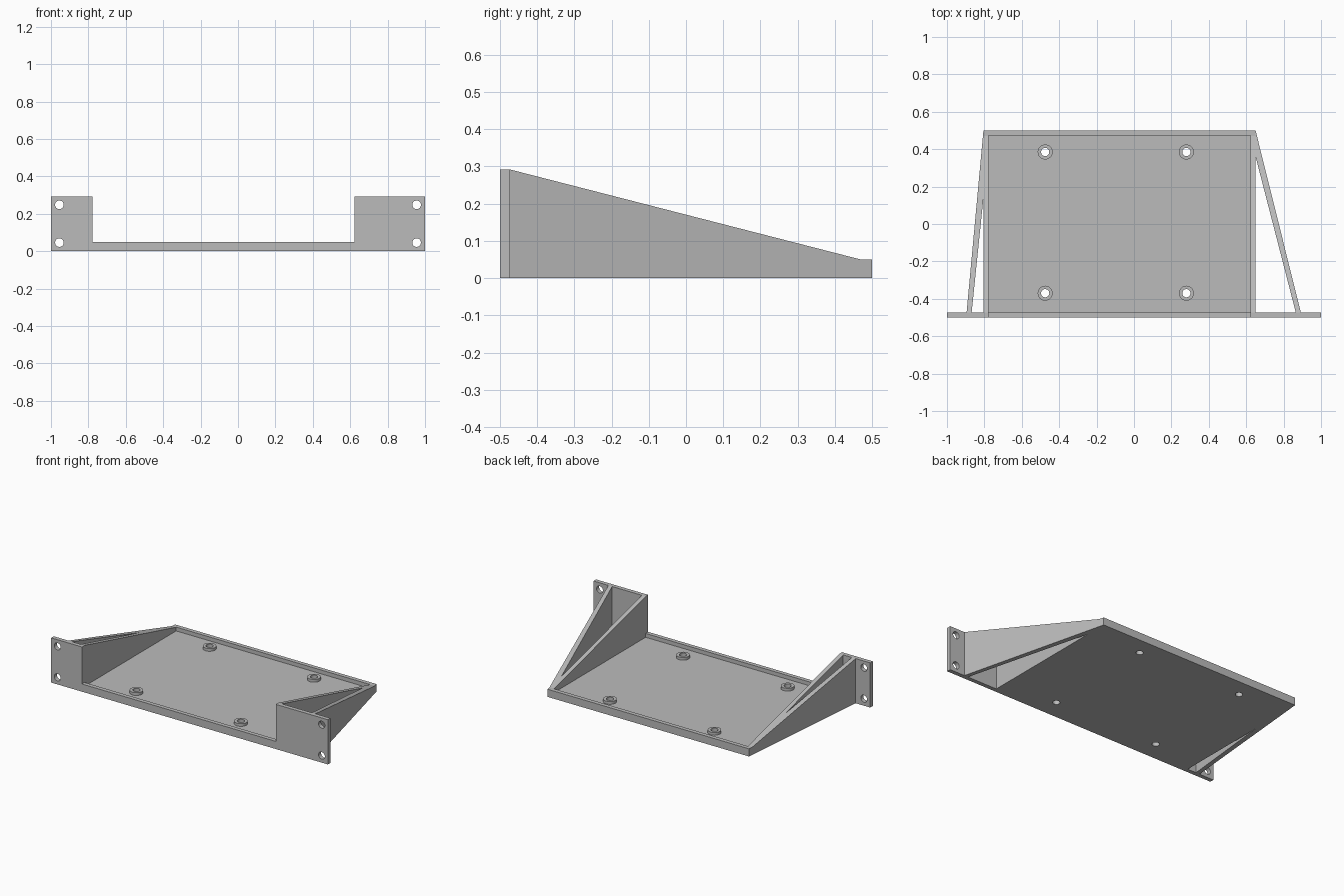
import bpy, bmesh
from mathutils import Matrix

cube = bpy.data.objects.get("Cube")
if cube:
    bpy.data.objects.remove(cube, do_unlink=True)

grey = bpy.data.materials.new("plain_grey")
grey.use_nodes = True
grey.diffuse_color = (0.5, 0.5, 0.5, 1)
grey.node_tree.nodes["Principled BSDF"].inputs["Base Color"].default_value = (0.5, 0.5, 0.5, 1)

# Main sizes
FLOOR, LIP, TOP = 0.025, 0.05, 0.292
FRONT, BACK, T = -0.5, 0.5, 0.027
INNER = FRONT + T
X0, X1 = -0.805, 0.65          # outer faces of the tray side walls
SLOPE_END = 0.47


def finish(name, bm):
    bmesh.ops.recalc_face_normals(bm, faces=bm.faces)
    mesh = bpy.data.meshes.new(name)
    bm.to_mesh(mesh)
    bm.free()
    mesh.materials.append(grey)
    obj = bpy.data.objects.new(name, mesh)
    bpy.context.collection.objects.link(obj)
    return obj


def loft(name, bottom, top):
    """Solid between two matching outlines."""
    bm = bmesh.new()
    a = [bm.verts.new(p) for p in bottom]
    b = [bm.verts.new(p) for p in top]
    bm.faces.new(a)
    bm.faces.new(b)
    for i in range(len(a)):
        j = (i + 1) % len(a)
        bm.faces.new((a[i], a[j], b[j], b[i]))
    return finish(name, bm)


def box(name, x0, x1, y0, y1, z0, z1):
    ring = [(x0, y0), (x1, y0), (x1, y1), (x0, y1)]
    return loft(name, [(x, y, z0) for x, y in ring], [(x, y, z1) for x, y in ring])


def cylinder(name, centre, radius, depth, along_y=False):
    bm = bmesh.new()
    turn = Matrix.Rotation(1.5707963, 4, 'X') if along_y else Matrix()
    bmesh.ops.create_cone(bm, cap_ends=True, segments=32, radius1=radius, radius2=radius,
                          depth=depth, matrix=Matrix.Translation(centre) @ turn)
    return finish(name, bm)


def drill(obj, centre, radius, along_y=False):
    cutter = cylinder("hole_cutter", centre, radius, 0.2, along_y)
    cutter.hide_render = True
    mod = obj.modifiers.new("hole", 'BOOLEAN')
    mod.operation, mod.solver, mod.object = 'DIFFERENCE', 'EXACT', cutter
    bpy.context.view_layer.objects.active = obj
    bpy.ops.object.modifier_apply(modifier=mod.name)
    bpy.data.objects.remove(cutter, do_unlink=True)


def smooth(obj):
    bpy.ops.object.select_all(action='DESELECT')
    obj.select_set(True)
    bpy.context.view_layer.objects.active = obj
    bpy.ops.object.shade_smooth_by_angle(angle=0.6)


def slope(y):
    t = min(1, max(0, (y - INNER) / (SLOPE_END - INNER)))
    return TOP + (LIP - TOP) * t


# Front panel: low centre strip with a tall mounting ear at each end
profile = [(-1, 0), (1, 0), (1, TOP), (X1 - T, TOP), (X1 - T, LIP),
           (X0 + T, LIP), (X0 + T, TOP), (-1, TOP)]
panel = loft("front_panel", [(x, FRONT, z) for x, z in profile],
             [(x, INNER, z) for x, z in profile])
for x in (-0.955, 0.955):
    for z in (0.046, 0.248):
        drill(panel, (x, FRONT, z), 0.023, True)
smooth(panel)

# Tray floor, raised bosses and screw holes
floor = box("tray_floor", X0, X1, INNER, BACK, 0, FLOOR)
for x in (-0.475, 0.28):
    for y in (-0.37, 0.385):
        boss = cylinder("screw_boss", (x, y, FLOOR + 0.009), 0.04, 0.018)
        for part in (floor, boss):
            drill(part, (x, y, FLOOR), 0.022)
        smooth(boss)
smooth(floor)

# Back lip
box("back_lip", X0 + T, X1 - T, BACK - T, BACK, FLOOR, LIP)

# Sloping side walls and the slanted braces outside them
wall = [(INNER, FLOOR), (BACK, FLOOR), (BACK, LIP), (SLOPE_END, LIP), (INNER, TOP)]
for side, face, s, foot, meet in (("right", X0, -1, -0.895, 0.14),
                                  ("left", X1, 1, 0.892, 0.36)):
    loft(side + "_wall", [(face, y, z) for y, z in wall],
         [(face - s * T, y, z) for y, z in wall])
    near_tip = face + (foot - face) * (BACK - SLOPE_END) / (BACK - INNER)
    plan = [(foot, INNER), (near_tip, SLOPE_END), (face, BACK),
            (face, SLOPE_END), (face, meet), (foot - s * T, INNER)]
    loft(side + "_brace", [(x, y, 0) for x, y in plan],
         [(x, y, slope(y)) for x, y in plan])
